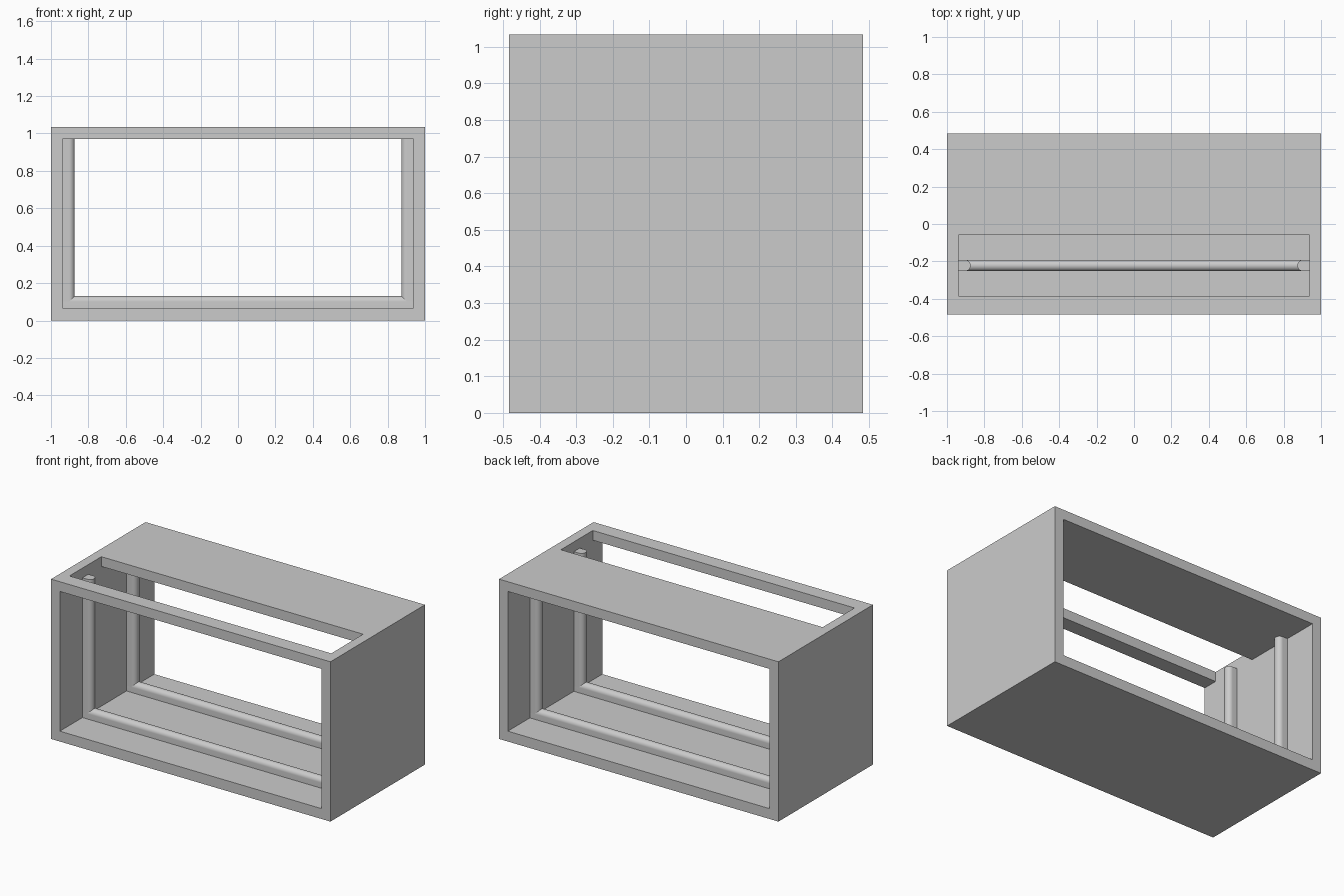
import bpy, bmesh, math
from mathutils import Vector

cube = bpy.data.objects.get("Cube")
if cube:
    bpy.data.objects.remove(cube, do_unlink=True)

WIDTH, DEPTH, HEIGHT = 2.0, 0.966, 1.034
WALL = 0.063
INNER_X, FLOOR, CEILING = 1 - WALL, 0.067, HEIGHT - WALL
RADIUS, RISE, EMBED = 0.03, 0.064, 0.004

grey = bpy.data.materials.new("light_grey")
grey.use_nodes = True
grey.diffuse_color = (0.6, 0.6, 0.6, 1)
grey.node_tree.nodes["Principled BSDF"].inputs["Base Color"].default_value = grey.diffuse_color


def finish(name, bm):
    bmesh.ops.recalc_face_normals(bm, faces=bm.faces)
    mesh = bpy.data.meshes.new(name)
    bm.to_mesh(mesh)
    bm.free()
    mesh.materials.append(grey)
    obj = bpy.data.objects.new(name, mesh)
    bpy.context.collection.objects.link(obj)
    return obj


def activate(obj):
    bpy.ops.object.select_all(action='DESELECT')
    obj.select_set(True)
    bpy.context.view_layer.objects.active = obj


def box(name, low, high):
    bm = bmesh.new()
    bmesh.ops.create_cube(bm, size=1)
    low, high = Vector(low), Vector(high)
    for v in bm.verts:
        v.co = (low + high) / 2 + v.co * (high - low)
    return finish(name, bm)


def cut(target, cutter):
    cutter.hide_render = True
    mod = target.modifiers.new("cut", 'BOOLEAN')
    mod.operation, mod.solver, mod.object = 'DIFFERENCE', 'EXACT', cutter
    activate(target)
    bpy.ops.object.modifier_apply(modifier=mod.name)
    bpy.data.objects.remove(cutter, do_unlink=True)


def guide(name, start, along, out):
    """Round-nosed strip standing on a surface, rising in direction out."""
    start, along, out = Vector(start), Vector(along), Vector(out)
    side = Vector((0, 1, 0))
    profile = [(RADIUS, -EMBED)]
    for i in range(25):
        a = math.pi * i / 24
        profile.append((RADIUS * math.cos(a), RISE - RADIUS + RADIUS * math.sin(a)))
    profile.append((-RADIUS, -EMBED))
    bm = bmesh.new()
    face = bm.faces.new([bm.verts.new(start + side * s + out * r) for s, r in profile])
    moved = bmesh.ops.extrude_face_region(bm, geom=[face], use_keep_orig=True)
    bmesh.ops.translate(bm, vec=along,
                        verts=[g for g in moved["geom"] if isinstance(g, bmesh.types.BMVert)])
    obj = finish(name, bm)
    activate(obj)
    bpy.ops.object.shade_smooth_by_angle(angle=math.radians(30))


# Cabinet: open front to back, with a long slot in the top
cabinet = box("cabinet", (-WIDTH / 2, -DEPTH / 2, 0), (WIDTH / 2, DEPTH / 2, HEIGHT))
cut(cabinet, box("opening_cutter", (-INNER_X, -1, FLOOR), (INNER_X, 1, CEILING)))
cut(cabinet, box("slot_cutter", (-INNER_X, -0.385, CEILING - 0.1), (INNER_X, -0.059, HEIGHT + 0.1)))

# Floor rails and wall posts, front and back
for place, y in (("front", -0.222), ("back", 0.228)):
    guide(place + "_floor_rail", (-INNER_X, y, FLOOR), (2 * INNER_X, 0, 0), (0, 0, 1))
    for hand, s in (("left", 1), ("right", -1)):
        guide(f"{place}_{hand}_post", (s * INNER_X, y, FLOOR), (0, 0, CEILING - FLOOR), (-s, 0, 0))
